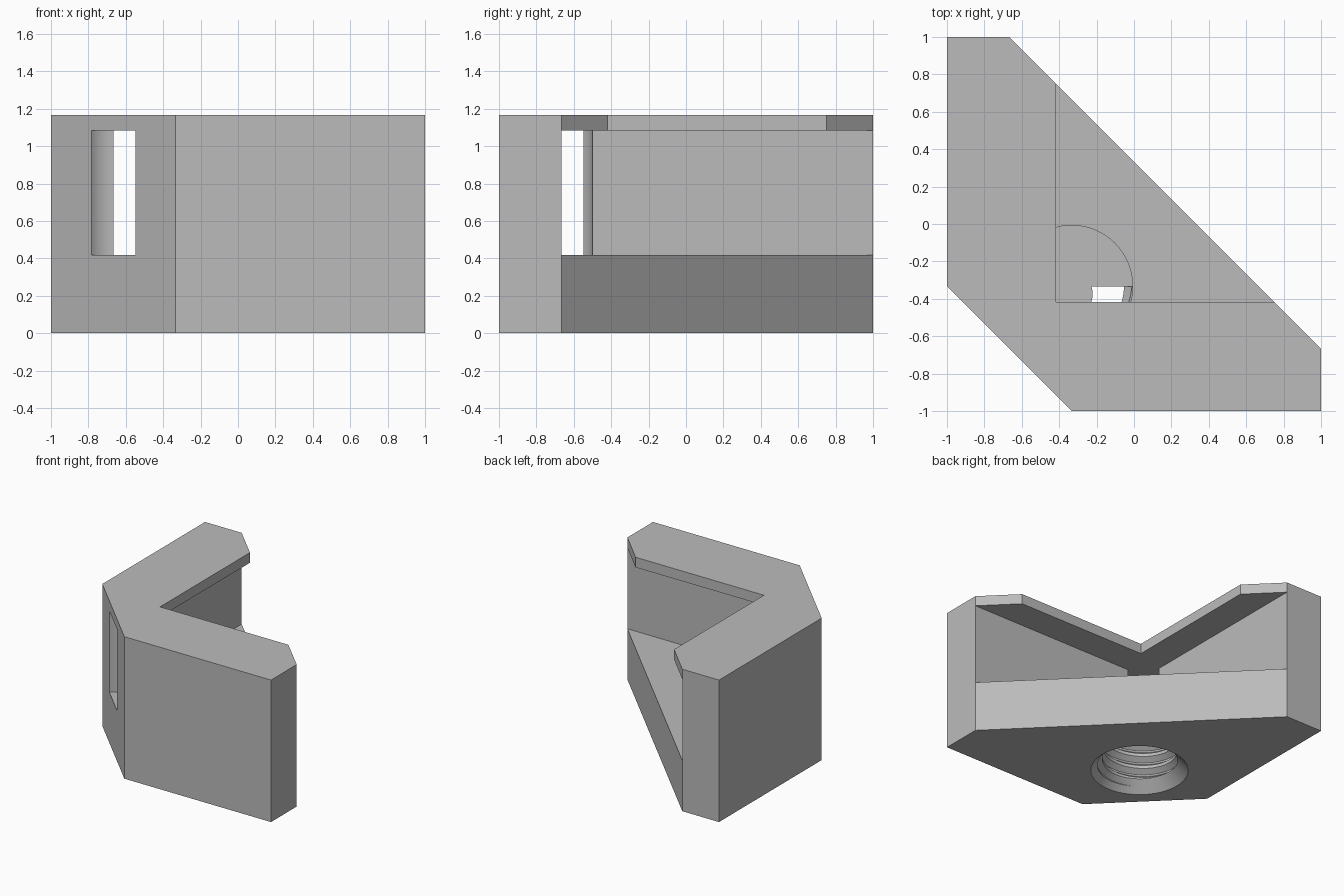
import bpy, bmesh, math

if "Cube" in bpy.data.objects:
    bpy.data.objects.remove(bpy.data.objects["Cube"])

# Main proportions
T = 1 / 3            # wall thickness
H = 3.5 * T          # total height
FLOOR = 1.25 * T     # top of the base slab
LIP = 3.25 * T       # underside of the top lip
HOLE = -T            # threaded hole centre in x and y


def add_object(name, bm):
    bmesh.ops.recalc_face_normals(bm, faces=bm.faces)
    mesh = bpy.data.meshes.new(name)
    bm.to_mesh(mesh)
    bm.free()
    obj = bpy.data.objects.new(name, mesh)
    bpy.context.collection.objects.link(obj)
    return obj


def prism(name, outline, z0, z1):
    bm = bmesh.new()
    face = bm.faces.new([bm.verts.new((x, y, z0)) for x, y in outline])
    top = bmesh.ops.extrude_face_region(bm, geom=[face])["geom"]
    verts = [v for v in top if isinstance(v, bmesh.types.BMVert)]
    bmesh.ops.translate(bm, verts=verts, vec=(0, 0, z1 - z0))
    return add_object(name, bm)


def frustum(name, centre, r0, r1, z0, z1):
    bm = bmesh.new()
    bmesh.ops.create_cone(bm, cap_ends=True, segments=64, radius1=r0,
                          radius2=r1, depth=z1 - z0)
    bmesh.ops.translate(bm, verts=bm.verts,
                        vec=(centre, centre, (z0 + z1) / 2))
    return add_object(name, bm)


def thread(name, centre, crest, root, pitch, z0, turns, segs=48):
    """Closed helical screw body, one row per corner of the thread profile."""
    profile = [(0, crest), (0.25, crest), (0.56, root), (0.69, root)]
    n = len(profile)
    bm = bmesh.new()
    rows = []
    for k in range(n * turns + 1):
        frac, r = profile[k % n]
        row = []
        for j in range(segs):
            a = 2 * math.pi * j / segs
            z = z0 + pitch * (k // n + frac + j / segs)
            row.append(bm.verts.new((centre + r * math.cos(a),
                                     centre + r * math.sin(a), z)))
        rows.append(row)

    def vert(k, j):
        return rows[k][j] if j < segs else rows[k + n][0]

    last = len(rows) - 1 - n
    for k in range(last):
        for j in range(segs):
            bm.faces.new((vert(k, j), vert(k, j + 1),
                          vert(k + 1, j + 1), vert(k + 1, j)))
    # Close each end with a fan around the axis
    for k in (0, last):
        z = rows[k][0].co.z + pitch / 2
        hub = bm.verts.new((centre, centre, z))
        loop = rows[k] + [rows[i][0] for i in range(k + n, k, -1)]
        for a, b in zip(loop, loop[1:] + loop[:1]):
            bm.faces.new((a, b, hub))
    stray = [v for v in bm.verts if not v.link_faces]
    bmesh.ops.delete(bm, geom=stray, context="VERTS")
    return add_object(name, bm)


def cut(target, cutter):
    mod = target.modifiers.new(cutter.name, "BOOLEAN")
    mod.operation = "DIFFERENCE"
    mod.solver = "EXACT"
    mod.object = cutter
    bpy.context.view_layer.objects.active = target
    bpy.ops.object.modifier_apply(modifier=mod.name)
    bpy.data.objects.remove(cutter)


def corner_square(inner):
    return [(inner, inner), (2, inner), (2, 2), (inner, 2)]


# Corner bracket body
bracket = prism("corner_bracket", [(-1, 1), (-2 * T, 1), (1, -2 * T), (1, -1),
                                   (-T, -1), (-1, -T)], 0, H)

# Rounded corner relief, pocket between floor and lip, and lip opening
cut(bracket, frustum("corner_relief", -2 * T, T / 2, T / 2, FLOOR, LIP))
cut(bracket, prism("pocket", corner_square(-2 * T), FLOOR, LIP))
cut(bracket, prism("lip_opening", corner_square(-1.25 * T), LIP - 0.1, H + 0.1))

# Threaded hole with a countersink below and a shallow counterbore above
cut(bracket, thread("screw_thread", HOLE, 0.28, 0.322, 0.104, -0.2, 6))
cut(bracket, frustum("countersink", HOLE, 0.407, 0.247, -0.04, 0.12))
cut(bracket, frustum("counterbore", HOLE, 0.326, 0.326, FLOOR - 0.025, 0.8))

# Plain grey material
grey = bpy.data.materials.new("plain_grey")
grey.use_nodes = True
colour = (0.5, 0.5, 0.5, 1)
grey.diffuse_color = colour
grey.node_tree.nodes["Principled BSDF"].inputs["Base Color"].default_value = colour
bracket.data.materials.clear()
bracket.data.materials.append(grey)
for poly in bracket.data.polygons:
    poly.material_index = 0

# Smooth curved surfaces, keep hard edges
bpy.ops.object.select_all(action="DESELECT")
bracket.select_set(True)
bpy.context.view_layer.objects.active = bracket
bpy.ops.object.shade_smooth_by_angle(angle=math.radians(25))
